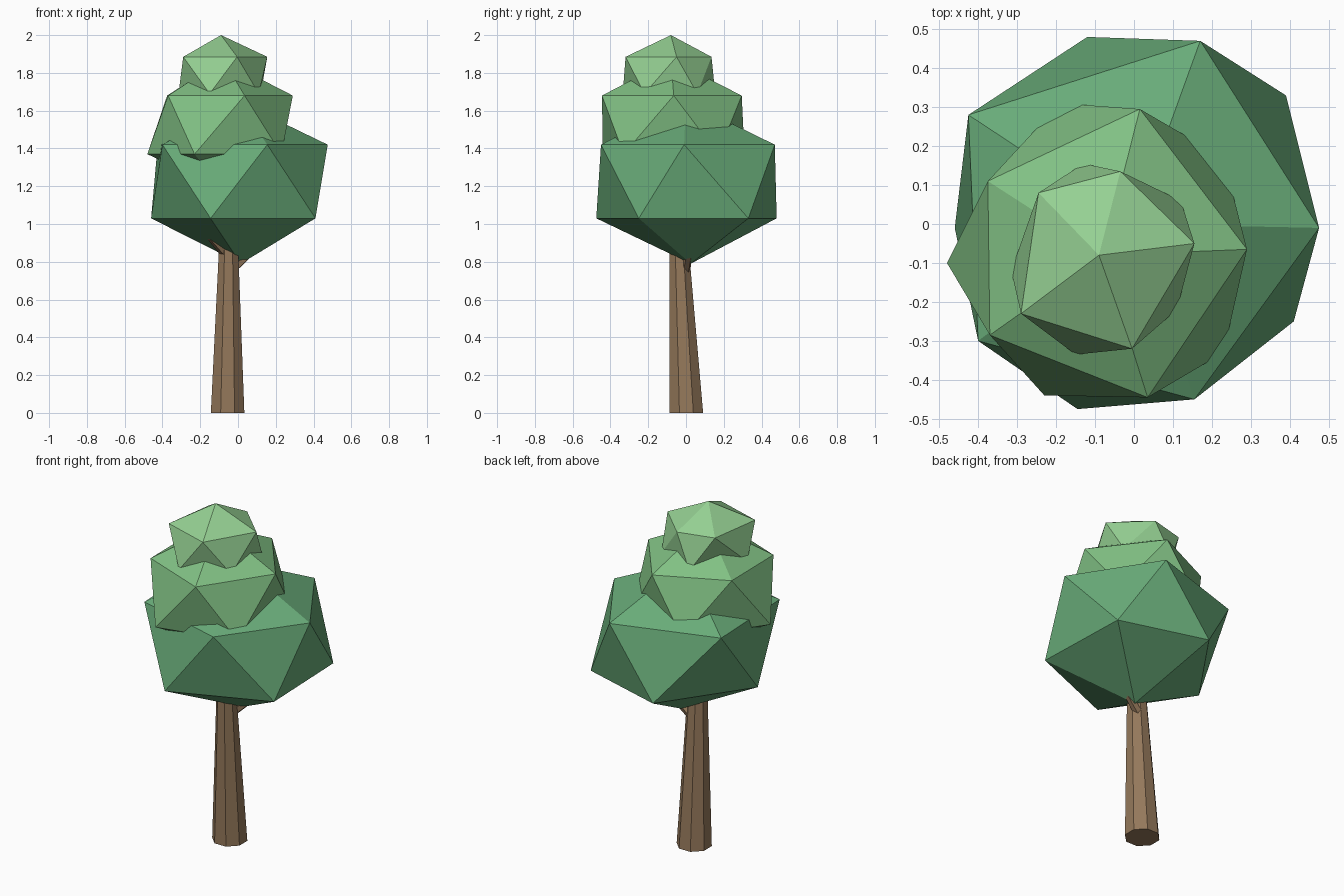
import bpy
import bmesh
import math
from mathutils import Vector

if "Cube" in bpy.data.objects:
    bpy.data.objects.remove(bpy.data.objects["Cube"])


def material(name, rgb):
    m = bpy.data.materials.new(name)
    m.diffuse_color = (*rgb, 1)
    m.use_nodes = True
    m.node_tree.nodes["Principled BSDF"].inputs["Base Color"].default_value = m.diffuse_color
    return m


def finish(bm, name, mat):
    bmesh.ops.recalc_face_normals(bm, faces=bm.faces)
    me = bpy.data.meshes.new(name)
    bm.to_mesh(me)
    bm.free()
    me.materials.append(mat)
    ob = bpy.data.objects.new(name, me)
    bpy.context.collection.objects.link(ob)
    return ob


def foliage(name, mat, bottom, low, high, top, lower_ring, upper_ring):
    """Icosahedron whose two five-point rings are pulled to uneven outlines."""
    bm = bmesh.new()
    bmesh.ops.create_icosphere(bm, subdivisions=1, radius=1)
    angle = lambda v: (math.atan2(v.co.y, v.co.x) + 0.1) % math.tau
    verts = sorted(bm.verts, key=lambda v: v.co.z)
    lower = sorted(verts[1:6], key=angle)
    upper = sorted(verts[6:11], key=angle)
    verts[0].co, verts[-1].co = bottom, top
    for ring, outline, z in ((lower, lower_ring, low), (upper, upper_ring, high)):
        for v, (x, y) in zip(ring, outline):
            v.co = (x, y, z)
    return finish(bm, name, mat)


def limb(name, mat, path, sides):
    """Tapered tube through (x, y, z, radius) stations."""
    bm = bmesh.new()
    pts = [Vector(p[:3]) for p in path]
    axis = pts[-1] - pts[0]
    flat = axis.z > 0.95 * axis.length
    q = Vector((0, 0, 1)).rotation_difference(Vector((0, 0, 1)) if flat else axis)
    rings = []
    for p, station in zip(pts, path):
        ring = []
        for i in range(sides):
            a = math.tau * (i + 0.5) / sides
            off = Vector((math.cos(a), math.sin(a), 0)) * station[3]
            ring.append(bm.verts.new(p + q @ off))
        rings.append(ring)
    for a, b in zip(rings, rings[1:]):
        for i in range(sides):
            j = (i + 1) % sides
            bm.faces.new((a[i], a[j], b[j], b[i]))
    bm.faces.new(rings[0][::-1])
    bm.faces.new(rings[-1])
    return finish(bm, name, mat)


bark = material("bark", (0.30, 0.19, 0.105))
dark_green = material("dark_green", (0.14, 0.41, 0.19))
mid_green = material("mid_green", (0.22, 0.53, 0.23))
light_green = material("light_green", (0.30, 0.63, 0.29))

# Trunk and the two short branches that reach into the foliage
limb("trunk", bark, [(-0.055, 0.002, 0.0, 0.096), (-0.05, -0.035, 0.85, 0.056),
                     (-0.055, -0.05, 1.2, 0.04)], 8)
limb("branch_left", bark, [(-0.05, -0.04, 0.83, 0.03), (-0.2, -0.16, 0.99, 0.015)], 5)
limb("branch_right", bark, [(-0.03, 0.0, 0.76, 0.025), (0.14, 0.03, 0.91, 0.015)], 5)

# Three foliage tiers, from the bottom up
foliage("lower_foliage", dark_green, (0.015, 0.025, 0.79), 1.03, 1.42, (0.0, 0.0, 1.65),
        [(0.39, 0.33), (-0.12, 0.48), (-0.46, -0.01), (-0.145, -0.475), (0.41, -0.25)],
        [(0.475, -0.01), (0.17, 0.47), (-0.425, 0.28), (-0.40, -0.30), (0.155, -0.45)])
foliage("middle_foliage", mid_green, (-0.08, -0.08, 1.18), 1.37, 1.68, (-0.08, -0.08, 1.87),
        [(0.23, 0.17), (-0.19, 0.31), (-0.48, -0.10), (-0.23, -0.44), (0.23, -0.33)],
        [(0.29, -0.065), (0.015, 0.295), (-0.375, 0.11), (-0.37, -0.285), (0.035, -0.445)])
foliage("upper_foliage", light_green, (-0.085, -0.09, 1.57), 1.69, 1.885, (-0.09, -0.08, 2.0),
        [(0.12, 0.06), (-0.13, 0.155), (-0.315, -0.12), (-0.15, -0.335), (0.11, -0.22)],
        [(0.155, -0.05), (-0.035, 0.135), (-0.245, 0.08), (-0.29, -0.23), (-0.005, -0.32)])
